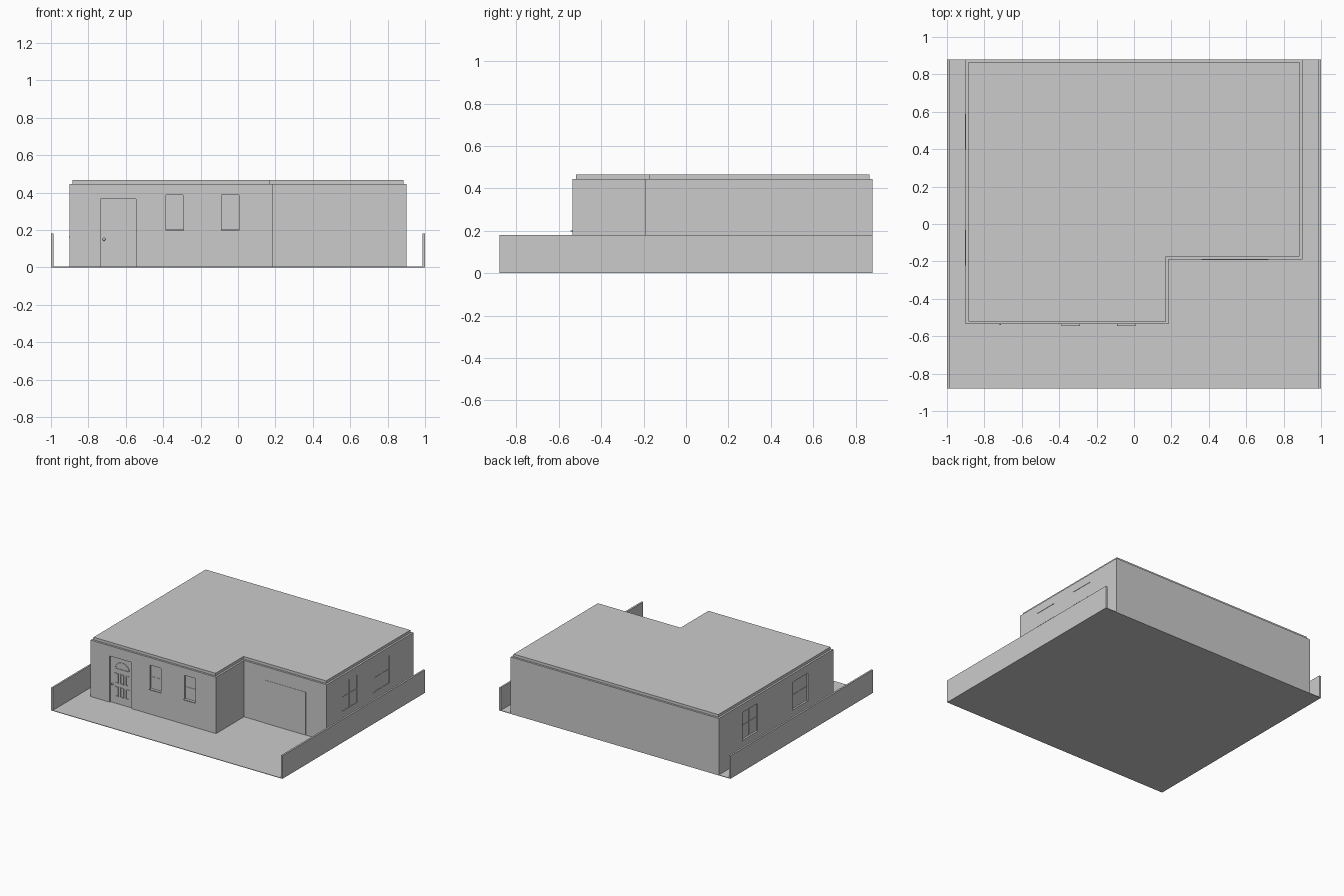
import bpy, bmesh, math
from mathutils import Vector

if "Cube" in bpy.data.objects:
    bpy.data.objects.remove(bpy.data.objects["Cube"], do_unlink=True)

GREY = bpy.data.materials.new("plain grey")
GREY.use_nodes = True
GREY.diffuse_color = (0.6, 0.6, 0.6, 1)
GREY.node_tree.nodes["Principled BSDF"].inputs["Base Color"].default_value = (0.6, 0.6, 0.6, 1)

# Each wall maps (along, height, outward distance) to a point in space
WALLS = {
    "front": lambda u, z, d: (u, -0.535 - d, z),
    "garage": lambda u, z, d: (u, -0.19 - d, z),
    "right": lambda u, z, d: (-0.9 - d, u, z),
    "left": lambda u, z, d: (0.9 + d, u, z),
    "ground": lambda x, y, d: (x, y, d),
}


def finish(name, bm):
    bmesh.ops.recalc_face_normals(bm, faces=bm.faces)
    mesh = bpy.data.meshes.new(name)
    bm.to_mesh(mesh)
    bm.free()
    mesh.materials.append(GREY)
    obj = bpy.data.objects.new(name, mesh)
    bpy.context.collection.objects.link(obj)
    return obj


def rect(a, b, c, d):
    return [(a, c), (b, c), (b, d), (a, d)]


def prism(name, pts, wall, low, high):
    """Outline drawn on a wall plane and extruded along its normal."""
    bm = bmesh.new()
    at = WALLS[wall]
    bottom = [bm.verts.new(at(u, v, low)) for u, v in pts]
    top = [bm.verts.new(at(u, v, high)) for u, v in pts]
    bm.faces.new(bottom)
    bm.faces.new(top)
    for i in range(len(pts)):
        j = (i + 1) % len(pts)
        bm.faces.new((bottom[i], bottom[j], top[j], top[i]))
    return finish(name, bm)


def ring(name, pts, t, wall, low, high):
    """Flat moulding of width t that follows an outline."""
    us, vs = zip(*pts)
    cu, cv = (min(us) + max(us)) / 2, (min(vs) + max(vs)) / 2
    ku, kv = 1 - 2 * t / (max(us) - min(us)), 1 - 2 * t / (max(vs) - min(vs))
    inner = [(cu + (u - cu) * ku, cv + (v - cv) * kv) for u, v in pts]
    bm = bmesh.new()
    loops = [[bm.verts.new(WALLS[wall](u, v, d)) for u, v in outline]
             for outline, d in ((pts, low), (pts, high), (inner, high), (inner, low))]
    for k in range(4):
        a, b = loops[k], loops[(k + 1) % 4]
        for i in range(len(pts)):
            j = (i + 1) % len(pts)
            bm.faces.new((a[i], a[j], b[j], b[i]))
    return finish(name, bm)


def l_shape(e):
    """House footprint, drawn in by e on every side."""
    x0, x1, xn = -0.9 + e, 0.9 - e, 0.185 - e
    y0, y1, yn = -0.535 + e, 0.88 - e, -0.19 + e
    return [(x0, y0), (xn, y0), (xn, yn), (x1, yn), (x1, y1), (x0, y1)]


# Plot and boundary fences
prism("ground_slab", rect(-1, 1, -0.88, 0.88), "ground", 0, 0.004)
for side, x in (("right", -1), ("left", 0.986)):
    prism(side + "_fence", rect(x, x + 0.014, -0.88, 0.88), "ground", 0.002, 0.18)

# House body and raised roof
house = prism("house_walls", l_shape(0), "ground", 0.002, 0.445)
prism("roof", l_shape(0.015), "ground", 0.44, 0.466)


def cut(pts, wall, depth):
    cutter = prism("opening_cutter", pts, wall, -depth, 0.05)
    cutter.hide_render = True
    mod = house.modifiers.new("opening", "BOOLEAN")
    mod.operation = "DIFFERENCE"
    mod.solver = "EXACT"
    mod.object = cutter
    bpy.context.view_layer.objects.active = house
    bpy.ops.object.modifier_apply(modifier=mod.name)
    bpy.data.objects.remove(cutter, do_unlink=True)


# Recessed windows with a cross of glazing bars and a sill
def window(name, wall, u, w, z0, z1, depth=0.012, sill=0.01):
    cut(rect(u, u + w, z0, z1), wall, depth)
    mid, zm = u + w / 2, (z0 + z1) / 2
    prism(name + "_upright_bar", rect(mid - 0.002, mid + 0.002, z0, z1), wall, -depth, 0.002 - depth)
    prism(name + "_cross_bar", rect(u, u + w, zm - 0.002, zm + 0.002), wall, -depth, 0.003 - depth)
    prism(name + "_sill", rect(u - 0.003, u + w + 0.003, z0 - 0.006, z0), wall, -depth, sill)


for n, u in enumerate((-0.385, -0.087)):
    window(f"front_window_{n + 1}", "front", u, 0.092, 0.202, 0.387)
for n, u in enumerate((-0.22, 0.4)):
    window(f"right_window_{n + 1}", "right", u, 0.185, 0.165, 0.38, sill=0.003)
for n, u in enumerate((0.0, 0.4)):
    window(f"left_window_{n + 1}", "left", u, 0.185, 0.165, 0.38, depth=0.003, sill=0.001)

# Front door: shallow recess, six panels, fanlight and knob
D = 0.01
cut(rect(-0.735, -0.545, 0.004, 0.365), "front", D)
for col in range(3):
    for row in range(2):
        u, z = -0.7 + col * 0.049, 0.06 + row * 0.104
        ring(f"door_panel_{col + 1}_{row + 1}", rect(u, u + 0.033, z, z + 0.077), 0.005, "front", -D, 0.004 - D)
arc = [(-0.633 + 0.064 * math.cos(math.pi * i / 14), 0.274 + 0.06 * math.sin(math.pi * i / 14)) for i in range(15)]
ring("door_fanlight", arc, 0.006, "front", -D, 0.004 - D)
bm = bmesh.new()
bmesh.ops.create_uvsphere(bm, u_segments=12, v_segments=8, radius=0.008)
bmesh.ops.translate(bm, verts=bm.verts, vec=Vector((-0.716, -0.531, 0.15)))
finish("door_knob", bm)

# Garage door, almost flush with its wall
prism("garage_door", rect(0.36, 0.72, 0.004, 0.34), "garage", -0.01, 0.002)
